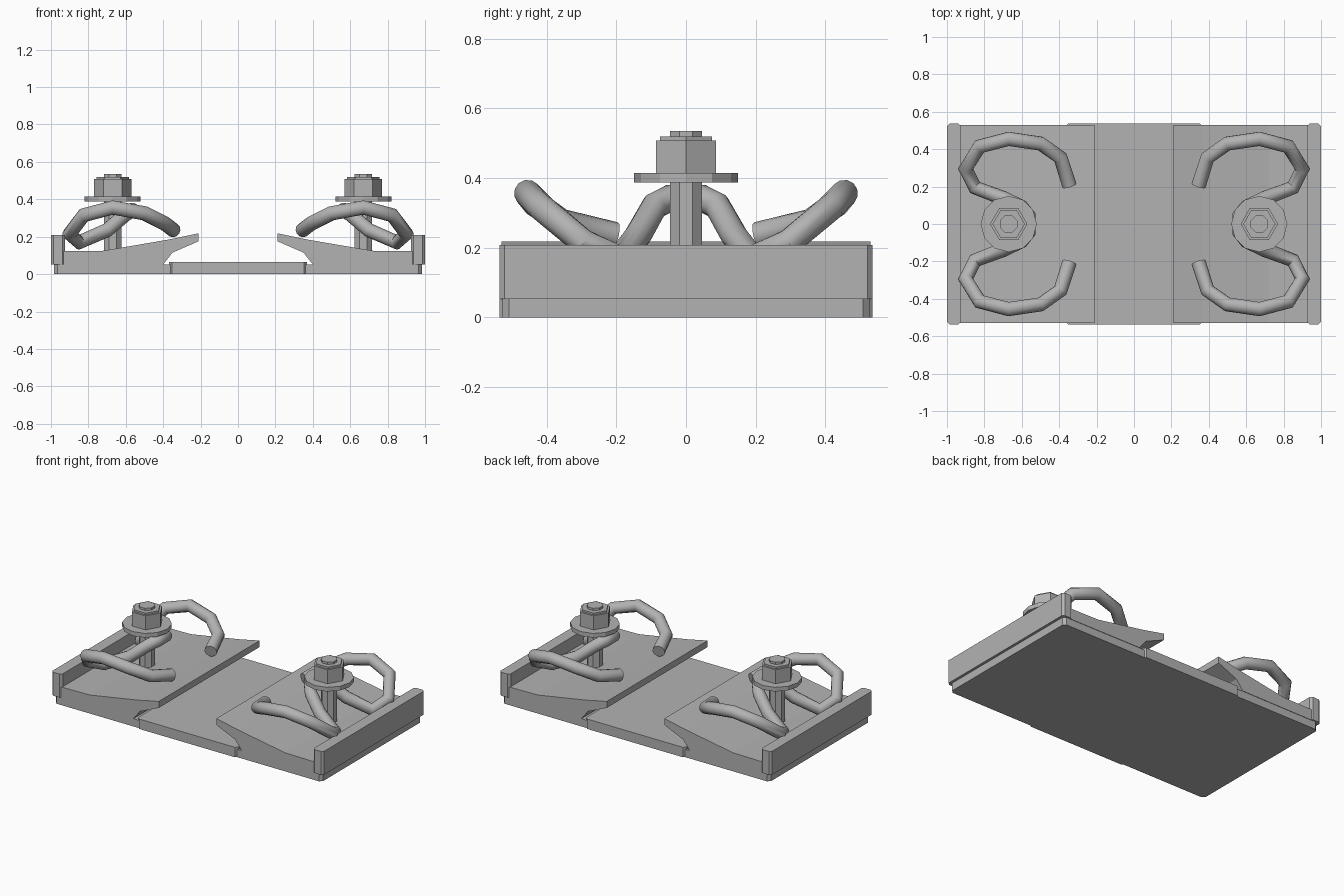
import bpy
import bmesh
import math
from mathutils import Vector

cube = bpy.data.objects.get("Cube")
if cube:
    bpy.data.objects.remove(cube, do_unlink=True)

steel = bpy.data.materials.new("steel_grey")
steel.use_nodes = True
GREY = (0.45, 0.45, 0.45, 1)
steel.diffuse_color = GREY
steel.node_tree.nodes["Principled BSDF"].inputs["Base Color"].default_value = GREY


def prism(name, outline, lo, hi, axis="z"):
    """Extrude a flat outline along z (xy points) or along y (xz points)."""
    def place(p, h):
        return (p[0], p[1], h) if axis == "z" else (p[0], h, p[1])
    bm = bmesh.new()
    face = bm.faces.new([bm.verts.new(place(p, lo)) for p in outline])
    new = bmesh.ops.extrude_face_region(bm, geom=[face])["geom"]
    shift = Vector(place((0, 0), hi - lo))
    bmesh.ops.translate(bm, vec=shift, verts=[v for v in new if isinstance(v, bmesh.types.BMVert)])
    bmesh.ops.recalc_face_normals(bm, faces=bm.faces)
    mesh = bpy.data.meshes.new(name)
    bm.to_mesh(mesh)
    bm.free()
    mesh.materials.append(steel)
    obj = bpy.data.objects.new(name, mesh)
    bpy.context.collection.objects.link(obj)
    return obj


def chamfered(cx, hx, hy, c):
    """Rectangle with cut corners."""
    return [(cx + sx * a, sy * b) for sx, sy, a, b in (
        (1, -1, hx - c, hy), (1, -1, hx, hy - c), (1, 1, hx, hy - c), (1, 1, hx - c, hy),
        (-1, 1, hx - c, hy), (-1, 1, hx, hy - c), (-1, -1, hx, hy - c), (-1, -1, hx - c, hy))]


def ngon(cx, r, n, turn=0.0):
    return [(cx + r * math.cos(math.tau * i / n + turn), r * math.sin(math.tau * i / n + turn))
            for i in range(n)]


# Base pad with raised middle
prism("base_pad", chamfered(0, 0.983, 0.527, 0.018), 0, 0.052)
prism("middle_pad", chamfered(0, 0.37, 0.536, 0.018), 0, 0.066)

# Angled guide plate section, from outer end to raised inner lip
PLATE = [(0.95, 0.05), (0.95, 0.122), (0.72, 0.125), (0.37, 0.185), (0.212, 0.218),
         (0.212, 0.175), (0.35, 0.115), (0.40, 0.052)]

# Half of the spring clip, from the free end to the loop around the bolt
CLIP = [(0.345, 0.205, 0.235), (0.393, 0.355, 0.272), (0.50, 0.43, 0.325), (0.67, 0.455, 0.356),
        (0.825, 0.415, 0.315), (0.90, 0.295, 0.215), (0.85, 0.195, 0.17), (0.70, 0.138, 0.235),
        (0.60, 0.09, 0.32), (0.562, 0.045, 0.343)]


def clip(name, side):
    path = CLIP + [(x, -y, z) for x, y, z in reversed(CLIP)]
    curve = bpy.data.curves.new(name, "CURVE")
    curve.dimensions = "3D"
    curve.bevel_depth = 0.039
    curve.bevel_resolution = 4
    curve.use_fill_caps = True
    spline = curve.splines.new("POLY")
    spline.points.add(len(path) - 1)
    for point, (x, y, z) in zip(spline.points, path):
        point.co = (side * x, y, z, 1)
    curve.materials.append(steel)
    obj = bpy.data.objects.new(name, curve)
    bpy.context.collection.objects.link(obj)
    bpy.ops.object.select_all(action="DESELECT")
    obj.select_set(True)
    bpy.context.view_layer.objects.active = obj
    bpy.ops.object.convert(target="MESH")
    bpy.ops.object.shade_smooth_by_angle(angle=math.radians(40))


for side, label in ((1, "left"), (-1, "right")):
    # Guide plate and its outer wall
    prism(label + "_guide_plate", [(side * x, z) for x, z in PLATE], -0.53, 0.53, "y")
    prism(label + "_end_wall", chamfered(side * 0.962, 0.038, 0.536, 0.014), 0.052, 0.208)

    # Bolt, washer and nut
    bx = side * 0.67
    prism(label + "_bolt", ngon(bx, 0.05, 8, math.pi / 8), 0.1, 0.535)
    prism(label + "_washer", ngon(bx, 0.15, 12), 0.387, 0.415)
    prism(label + "_nut", ngon(bx, 0.1, 6), 0.415, 0.508)
    prism(label + "_nut_top", ngon(bx, 0.086, 6), 0.508, 0.52)

    clip(label + "_spring_clip", side)
